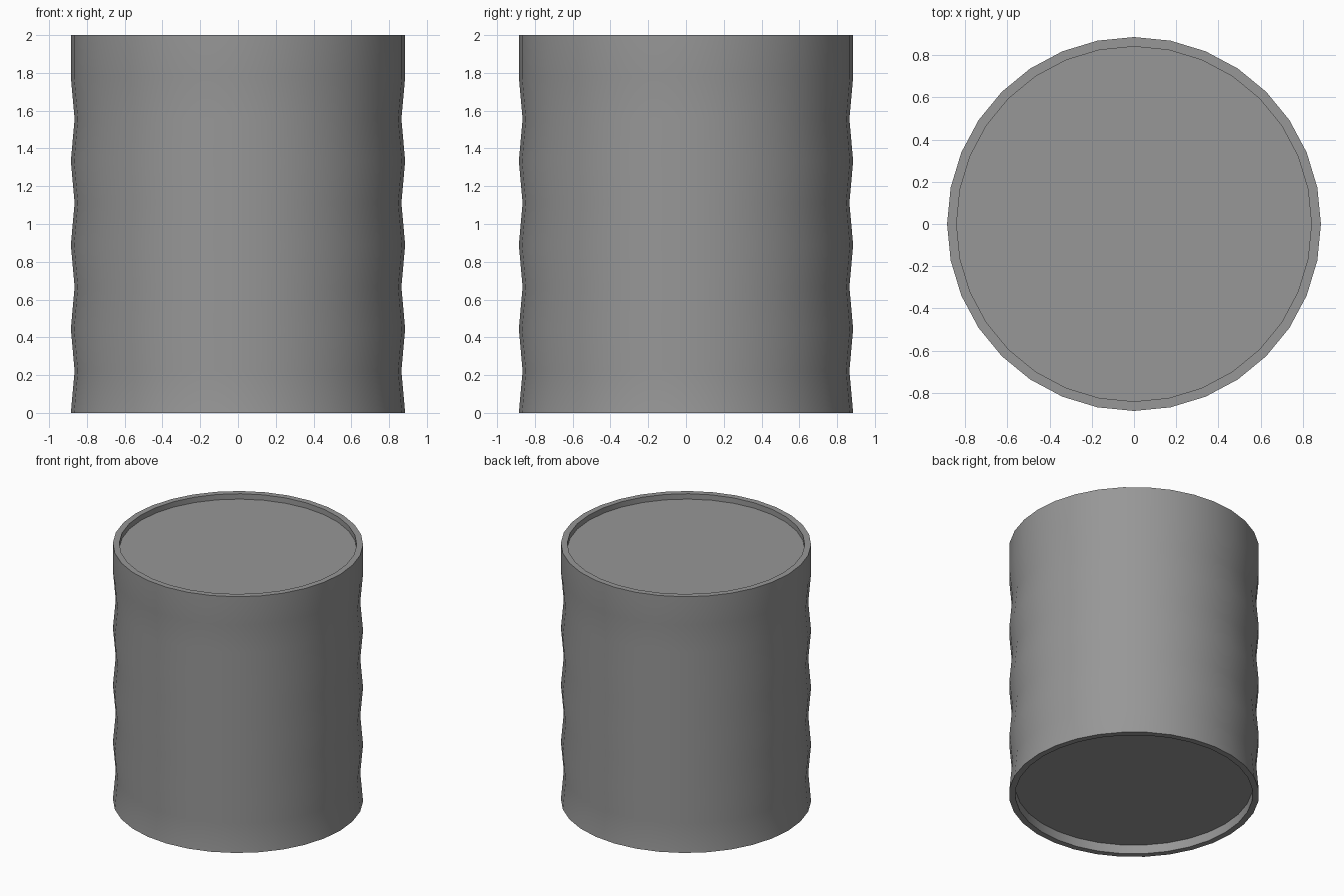
import bpy, bmesh, math

if "Cube" in bpy.data.objects:
    bpy.data.objects.remove(bpy.data.objects["Cube"])

SIDES = 32
R_OUT, R_WAIST, R_IN = 0.885, 0.865, 0.84
TOP_RECESS, BOTTOM_RECESS = 0.042, 0.07

# Profile: bottom lid edge, rim, wavy wall, rim, top lid edge
profile = [(R_IN, BOTTOM_RECESS), (R_IN, 0)]
for i in range(10):
    waist = i % 2 == 1 and i < 9
    profile.append((R_WAIST if waist else R_OUT, 2 * i / 9))
profile += [(R_IN, 2), (R_IN, 2 - TOP_RECESS)]

# Revolve the profile and cap with the two sunken lids
bm = bmesh.new()
rings = []
for r, z in profile:
    rings.append([bm.verts.new((r * math.cos(2 * math.pi * k / SIDES),
                                r * math.sin(2 * math.pi * k / SIDES), z))
                  for k in range(SIDES)])
for a, b in zip(rings, rings[1:]):
    for k in range(SIDES):
        n = (k + 1) % SIDES
        bm.faces.new((a[k], a[n], b[n], b[k]))
bm.faces.new(rings[0][::-1])
bm.faces.new(rings[-1])
bmesh.ops.recalc_face_normals(bm, faces=bm.faces)

mesh = bpy.data.meshes.new("barrel")
bm.to_mesh(mesh)
bm.free()
barrel = bpy.data.objects.new("barrel", mesh)
bpy.context.collection.objects.link(barrel)

# Dark grey metal
metal = bpy.data.materials.new("dark_metal")
metal.diffuse_color = (0.31, 0.31, 0.31, 1)
metal.use_nodes = True
metal.node_tree.nodes["Principled BSDF"].inputs["Base Color"].default_value = metal.diffuse_color
mesh.materials.append(metal)

# Smooth wall, sharp rims
bpy.context.view_layer.objects.active = barrel
barrel.select_set(True)
bpy.ops.object.shade_smooth_by_angle(angle=math.radians(30))
